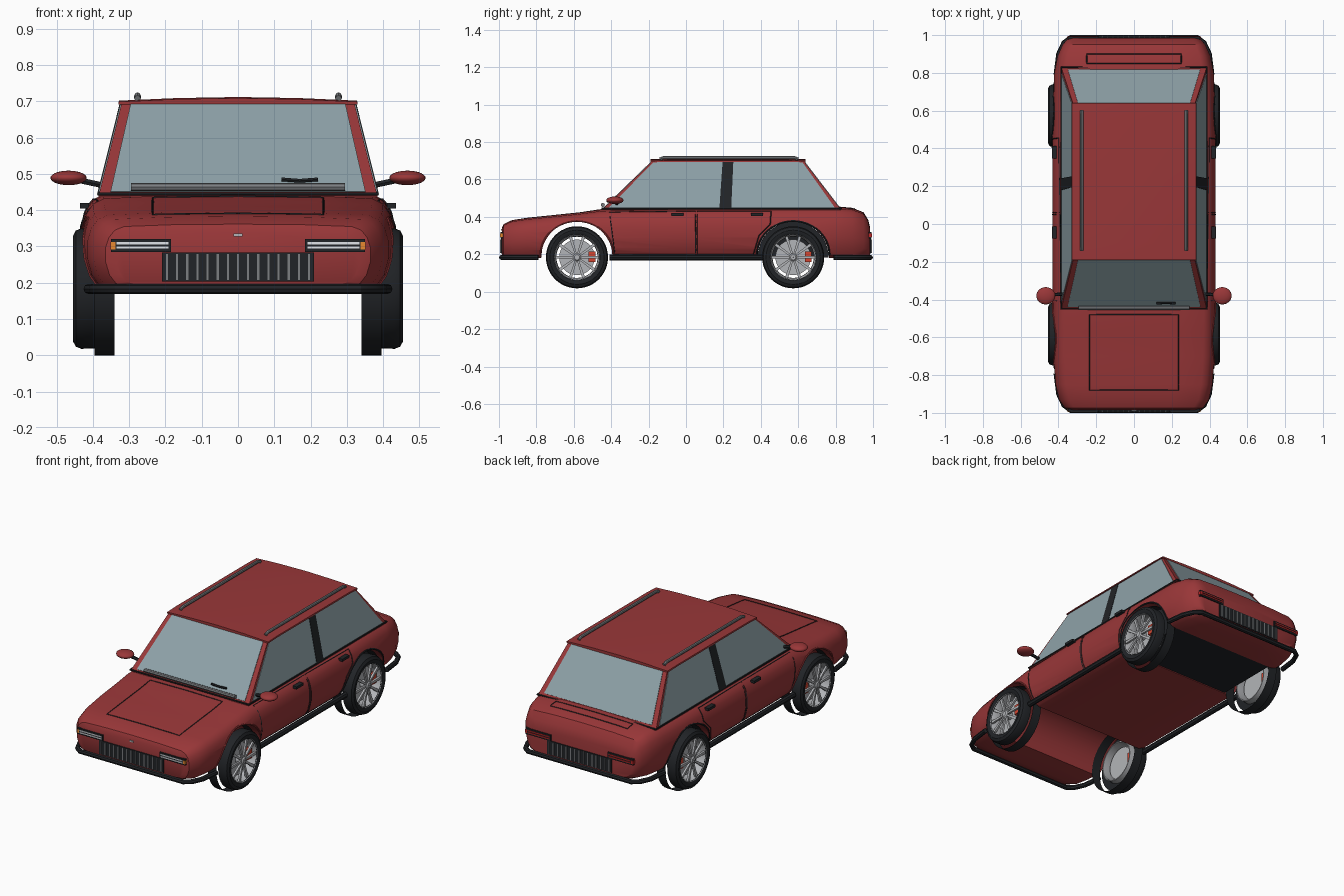
import bpy, bmesh, math
from mathutils import Vector
from mathutils.bvhtree import BVHTree

if "Cube" in bpy.data.objects:
    bpy.data.objects.remove(bpy.data.objects["Cube"])

MATS = {}
COLORS = {"red": (.32, .038, .04), "glass": (.27, .36, .39), "black": (.015, .017, .02),
          "silver": (.45, .46, .48), "white": (.75, .78, .82), "orange": (.8, .25, .03),
          "lamp_red": (.5, .02, .02), "caliper": (.65, .06, .03), "grey": (.2, .21, .22)}


def paint(o, color):
    if color not in MATS:
        MATS[color] = bpy.data.materials.new(color)
        MATS[color].diffuse_color = (*COLORS[color], 1)
    o.data.materials.clear()
    o.data.materials.append(MATS[color])


def mesh(name, verts, faces, color):
    me = bpy.data.meshes.new(name)
    me.from_pydata([tuple(v) for v in verts], [], faces)
    bm = bmesh.new()
    bm.from_mesh(me)
    bmesh.ops.recalc_face_normals(bm, faces=bm.faces)
    bm.to_mesh(me)
    bm.free()
    o = bpy.data.objects.new(name, me)
    bpy.context.collection.objects.link(o)
    paint(o, color)
    return o


def loft(name, rings, color, closed=True, caps=True):
    n = len(rings[0])
    verts = [v for r in rings for v in r]
    faces = [(i * n + j, i * n + (j + 1) % n, (i + 1) * n + (j + 1) % n, (i + 1) * n + j)
             for i in range(len(rings) - 1) for j in range(n if closed else n - 1)]
    if caps:
        faces += [tuple(range(n)), tuple(range((len(rings) - 1) * n, len(rings) * n))]
    return mesh(name, verts, faces, color)


def box(name, x, y, z, color):
    return loft(name, [[(a, y[0], z[0]), (a, y[1], z[0]), (a, y[1], z[1]), (a, y[0], z[1])] for a in x], color)


def lathe(name, prof, s, cy, cz, color, closed=False, seg=48):
    # revolve (x, r) points around a sideways axle
    rings = [[(s * x, cy + r * math.cos(a), cz + r * math.sin(a)) for x, r in prof]
             for a in [2 * math.pi * k / seg for k in range(seg + 1)]]
    o = loft(name, rings, color, closed, False)
    bm = bmesh.new()
    bm.from_mesh(o.data)
    bmesh.ops.remove_doubles(bm, verts=bm.verts, dist=1e-5)
    bmesh.ops.recalc_face_normals(bm, faces=bm.faces)
    bm.to_mesh(o.data)
    bm.free()
    return o


def tube(name, pts, r, color, cyclic=False, res=1):
    cu = bpy.data.curves.new(name, 'CURVE')
    cu.dimensions, cu.bevel_depth, cu.bevel_resolution, cu.use_fill_caps = '3D', r, res, True
    sp = cu.splines.new('POLY')
    sp.points.add(len(pts) - 1)
    for p, q in zip(sp.points, pts):
        p.co = (*q, 1)
    sp.use_cyclic_u = cyclic
    o = bpy.data.objects.new(name, cu)
    bpy.context.collection.objects.link(o)
    bpy.ops.object.select_all(action='DESELECT')
    o.select_set(True)
    bpy.context.view_layer.objects.active = o
    bpy.ops.object.convert(target='MESH')
    paint(bpy.context.object, color)


# lower body: lofted cross-sections (y, half width, bottom, top)
SECTIONS = [(-.985, .335, .195, .335), (-.975, .365, .188, .355), (-.93, .397, .18, .375), (-.85, .415, .18, .387),
            (-.7, .426, .18, .402), (-.57, .429, .18, .415), (-.45, .43, .18, .432), (0, .432, .18, .44),
            (.45, .432, .18, .444), (.8, .422, .18, .446), (.89, .404, .18, .438), (.95, .378, .185, .415),
            (.975, .355, .19, .375), (.985, .335, .195, .335)]
SHAPE = [(.4, 0), (.84, 0), (.92, .06), (.97, .2), (1, .42), (1, .65), (.975, .82), (.93, .94), (.86, 1), (.5, 1.03)]
rings = []
for y, w, b, t in SECTIONS:
    half = [(w * u, y, b + (t - b) * v) for u, v in SHAPE]
    rings.append(half + [(0, y, t + (t - b) * .04)] + [(-x, yy, z) for x, yy, z in reversed(half)])
body = loft("lower_body", rings, "red")
surface = BVHTree.FromPolygons([v.co.copy() for v in body.data.vertices],
                               [tuple(p.vertices) for p in body.data.polygons])

# wheel openings cut across the full width
AXLES, CZ = (-.583, .573), .184
for cy in AXLES:
    bpy.ops.mesh.primitive_cylinder_add(vertices=64, radius=.191, depth=1.2, location=(0, cy, CZ),
                                        rotation=(0, math.pi / 2, 0))
    cutter = bpy.context.object
    cutter.hide_render = True
    m = body.modifiers.new("arch", 'BOOLEAN')
    m.operation, m.solver, m.object = 'DIFFERENCE', 'EXACT', cutter
    bpy.context.view_layer.objects.active = body
    bpy.ops.object.modifier_apply(modifier=m.name)
    bpy.data.objects.remove(cutter)
paint(body, "red")

# black rear arch filler
arc = [(AXLES[1] + .19 * math.cos(a * math.pi / 24), CZ + .19 * math.sin(a * math.pi / 24)) for a in range(25)]
loft("rear_arch_liner", [[(x, y, z) for y, z in arc] for x in (-.335, .335)], "black")

# cabin
BASE, TOP = (-.45, .83, .385, .437), (-.18, .63, .32, .698)
rect = lambda y0, y1, x, z: [Vector(p) for p in ((-x, y0, z), (x, y0, z), (x, y1, z), (-x, y1, z))]
lo, hi = rect(*BASE), rect(*TOP)
loft("cabin_frame", [lo, hi], "red")
loft("roof", [[(x, y, z - d) for x, z in ((-.33, .694), (-.328, .702), (-.17, .709), (0, .712),
      (.17, .709), (.328, .702), (.33, .694))] for y, d in ((-.19, .003), (-.1, 0), (.55, 0), (.64, .003))], "red")


def pane(name, i, u, v, color, off=.003):
    # slab laid on cabin side i; u gives (bottom, top) fractions for both edges
    j = (i + 1) % 4
    n = (lo[j] - lo[i]).cross(hi[i] - lo[i]).normalized()
    at = lambda a, b: lo[i].lerp(lo[j], a).lerp(hi[i].lerp(hi[j], a), b)
    q = [at(u[0][0], v[0]), at(u[1][0], v[0]), at(u[1][1], v[1]), at(u[0][1], v[1])]
    loft(name, [[p - n * .004 for p in q], [p + n * off for p in q]], color)


pane("windscreen", 0, ((.04, .04), (.96, .96)), (.05, .98), "glass")
pane("rear_window", 2, ((.04, .04), (.96, .96)), (.07, .98), "glass")
for i, side in ((1, "right"), (3, "left")):
    pane(side + "_side_window", i, ((.02, .015), (.98, .985)), (.05, .975), "glass")
    p = ((.49, .465), (.54, .535))
    pane(side + "_door_pillar", i, p if i == 1 else tuple((1 - a, 1 - b) for a, b in p[::-1]),
         (.04, .98), "black", .005)
tube("cabin_base_seal", [p + Vector((0, 0, .008)) for p in lo], .005, "black", True)


def seam(name, corners, axis):
    # closed panel gap projected on the body
    pts = []
    for k, a in enumerate(corners):
        b = corners[(k + 1) % len(corners)]
        for t in range(8):
            p = Vector(a).lerp(Vector(b), t / 8)
            hit = surface.ray_cast(p, Vector(axis))[0]
            if hit:
                pts.append(hit)
    tube(name, pts, .0028, "black", True, 0)


seam("bonnet_gap", [(-.235, -.88, 1), (.235, -.88, 1), (.235, -.48, 1), (-.235, -.48, 1)], (0, 0, -1))
seam("boot_gap", [(-.25, .85, 1), (.25, .85, 1), (.25, .9, 1), (-.25, .9, 1)], (0, 0, -1))
for s, side in ((1, "right"), (-1, "left")):
    seam(side + "_front_door_gap", [(s, -.41, .425), (s, .05, .43), (s, .05, .2), (s, -.38, .2)], (-s, 0, 0))
    seam(side + "_rear_door_gap", [(s, .06, .43), (s, .455, .43), (s, .45, .36), (s, .39, .3), (s, .36, .2),
                                   (s, .06, .2)], (-s, 0, 0))
    for y in (-.045, .38):
        box(side + "_door_handle", (s * .41, s * .435), (y - .032, y + .032), (.405, .42), "black")
    tube(side + "_sill", [(s * .412, -.41, .183), (s * .412, .41, .183)], .016, "black", res=2)
    tube(side + "_roof_rail", [(s * .277, -.14, .708), (s * .277, -.12, .716), (s * .277, .58, .716),
                               (s * .277, .6, .708)], .009, "grey", res=2)
    # arch trims
    for cy in AXLES:
        pts = []
        for k in range(25):
            a = math.pi * k / 24
            h = surface.ray_cast(Vector((s, cy + .194 * math.cos(a), CZ + .012 + .182 * math.sin(a))), Vector((-s, 0, 0)))[0]
            if h:
                pts.append(h)
        tube(side + "_arch_trim", pts, .005, "black" if cy > 0 else "red")
    # door mirror
    bpy.ops.mesh.primitive_uv_sphere_add(segments=24, ring_count=14, location=(s * .467, -.38, .489))
    o = bpy.context.object
    o.name, o.scale = side + "_mirror", (.05, .046, .02)
    paint(o, "red")
    tube(side + "_mirror_arm", [(s * .37, -.37, .468), (s * .435, -.375, .482)], .009, "black")
    # head and tail lamps
    for e, end in ((-1, "head"), (1, "tail")):
        zs = (.285, .32)
        box(f"{side}_{end}lamp", (s * .185, s * .35), (e * .95, e * .992), zs, "black")
        for z in (.294, .306):
            box(f"{side}_{end}lamp_strip", (s * .192, s * .335), (e * .98, e * .995), (z, z + .006),
                "white" if e < 0 else "lamp_red")
        box(f"{side}_{end}_indicator", (s * .338, s * .352), (e * .955, e * .994), (.292, .312),
            "orange" if e < 0 else "lamp_red")

# grilles and bumpers at both ends
for e, end in ((-1, "front"), (1, "rear")):
    box(end + "_grille", (-.21, .21), (e * .95, e * .99), (.203, .284), "black")
    for k in range(15):
        x = -.196 + k * .028
        box(end + "_grille_rib", (x - .003, x + .003), (e * .98, e * .994), (.207, .28), "grey")
    tube(end + "_bumper", [(-.412, e * .79, .183), (-.398, e * .9, .183), (-.37, e * .96, .183), (-.335, e * .986, .183),
         (.335, e * .986, .183), (.37, e * .96, .183), (.398, e * .9, .183), (.412, e * .79, .183)], .014, "black", res=2)
box("bonnet_catch", (-.012, .012), (-.96, -.99), (.328, .336), "silver")

# wipers
tube("wiper_long", [(-.295, -.445, .464), (.295, -.445, .464)], .011, "grey", res=2)
tube("wiper_short", [(.12, -.42, .485), (.17, -.418, .481), (.22, -.42, .485)], .006, "black")

# wheels
for cy, end in zip(AXLES, ("front", "rear")):
    for s, side in ((1, "right"), (-1, "left")):
        nm = f"{end}_{side}_"
        lathe(nm + "tyre", [(.395, .122), (.395, .165), (.432, .166), (.447, .16), (.455, .145), (.453, .128),
                            (.446, .119)], s, cy, CZ, "black", True)
        lathe(nm + "tread_band", [(.34, .184), (.396, .184)], s, cy, CZ, "black")
        lathe(nm + "rim", [(.36, .112), (.4, .11), (.43, .112), (.45, .122), (.446, .125), (.36, .118)],
              s, cy, CZ, "silver", True)
        lathe(nm + "brake_disc", [(.395, .001), (.395, .095), (.407, .095), (.407, .001)], s, cy, CZ, "silver")
        lathe(nm + "hub", [(.40, .022), (.445, .022), (.452, .014), (.452, .001)], s, cy, CZ, "silver", seg=24)
        box(nm + "caliper", (s * .39, s * .43), (cy + .062, cy + .098), (CZ - .025, CZ + .032), "caliper")
        verts, faces = [], []
        for k in range(10):
            a = 2 * math.pi * k / 10
            c, d = math.cos(a), math.sin(a)
            b = len(verts)
            for x in (.434, .446):
                for t, r in ((-.005, .015), (.005, .015), (.008, .116), (-.008, .116)):
                    verts.append((s * x, cy + r * c - t * d, CZ + r * d + t * c))
            faces += [tuple(b + i for i in f) for f in ((0, 1, 2, 3), (4, 5, 6, 7), (0, 1, 5, 4), (1, 2, 6, 5),
                                                        (2, 3, 7, 6), (3, 0, 4, 7))]
        mesh(nm + "spokes", verts, faces, "silver")

# smooth shading with crisp edges
bpy.ops.object.select_all(action='SELECT')
bpy.context.view_layer.objects.active = body
bpy.ops.object.shade_smooth_by_angle(angle=math.radians(32))

for m in bpy.data.materials:
    if m.users and not m.is_grease_pencil:
        m.use_nodes = True
        m.node_tree.nodes["Principled BSDF"].inputs["Base Color"].default_value = m.diffuse_color
